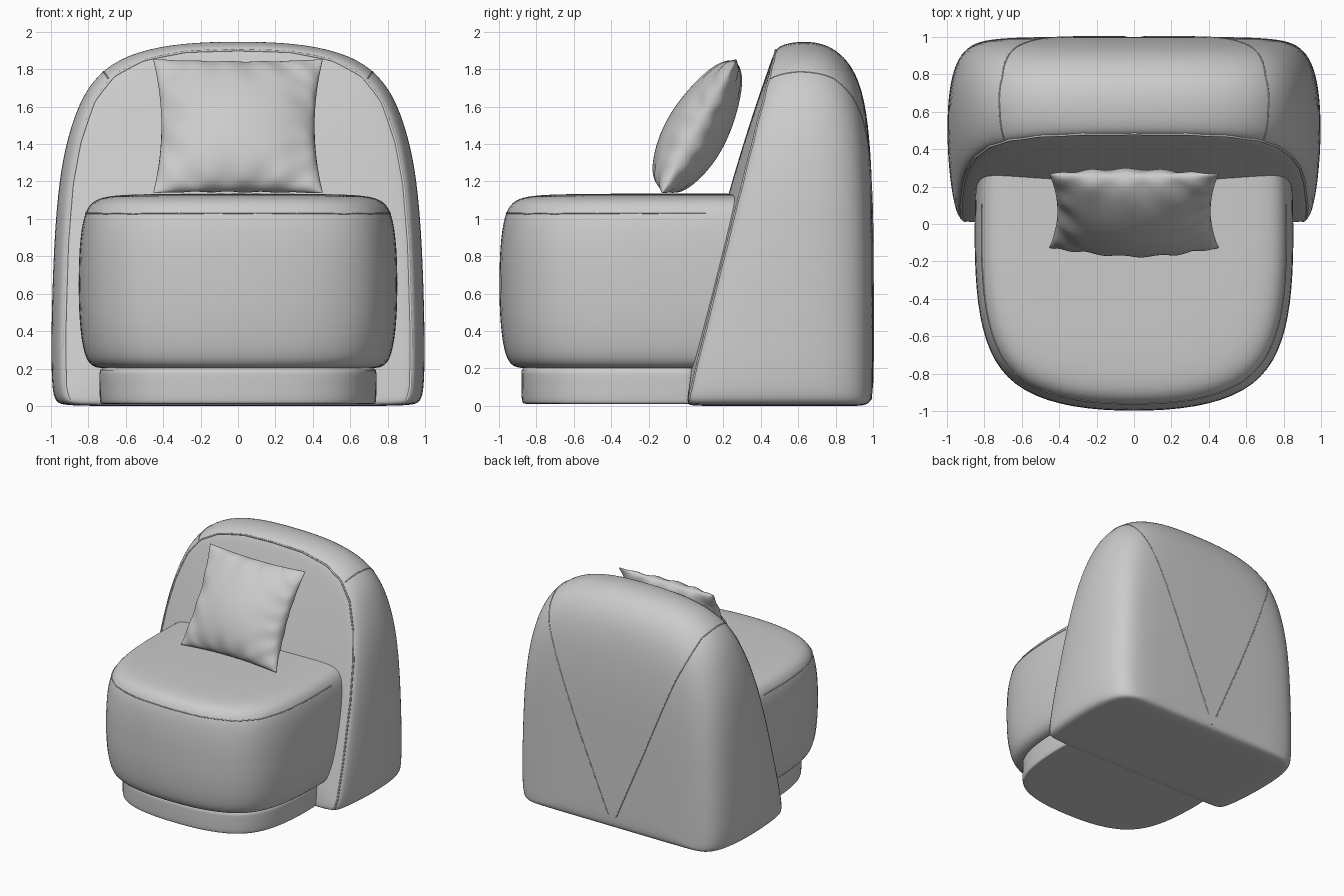
import bpy, math
from mathutils import Vector

if "Cube" in bpy.data.objects:
    bpy.data.objects.remove(bpy.data.objects["Cube"])


def make_mesh(name, verts, faces, levels=2):
    me = bpy.data.meshes.new(name)
    me.from_pydata(verts, [], faces)
    me.shade_smooth()
    ob = bpy.data.objects.new(name, me)
    bpy.context.collection.objects.link(ob)
    if levels:
        sub = ob.modifiers.new("smooth", 'SUBSURF')
        sub.levels = sub.render_levels = levels
    return ob


def loft(name, loops, levels=2):
    """Skin closed loops of equal length and cap both ends."""
    n = len(loops[0])
    verts = [p for lp in loops for p in lp]
    faces = [(i * n + j, i * n + (j + 1) % n, (i + 1) * n + (j + 1) % n, (i + 1) * n + j)
             for i in range(len(loops) - 1) for j in range(n)]
    last = (len(loops) - 1) * n
    faces += [tuple(reversed(range(n))), tuple(range(last, last + n))]
    return make_mesh(name, verts, faces, levels)


def seam(name, pts, target, radius=0.005):
    """Thin piping that is snapped to the surface of a part."""
    ev = target.evaluated_get(bpy.context.evaluated_depsgraph_get())
    path = []
    for a, b in zip(pts, pts[1:]):
        for k in range(6):
            path.append(Vector(a).lerp(Vector(b), k / 6))
    path.append(Vector(pts[-1]))
    path = [ev.closest_point_on_mesh(p)[1] for p in path]
    cu = bpy.data.curves.new(name, 'CURVE')
    cu.dimensions = '3D'
    cu.bevel_depth = radius
    cu.bevel_resolution = 1
    sp = cu.splines.new('POLY')
    sp.points.add(len(path) - 1)
    for q, p in zip(sp.points, path):
        q.co = (*p, 1)
    ob = bpy.data.objects.new(name, cu)
    bpy.context.collection.objects.link(ob)


def mirrored(half):
    """Right half (ending on the centre line) plus its left mirror."""
    return half + [(-x, t) for x, t in reversed(half[:-1])]


# Backrest: arched sections swept from the slanted front panel to the back
ARCH = mirrored([(.5, 0), (.92, 0), (.98, .008), (1, .05), (1.003, .2), (.988, .45), (.96, .62),
                 (.915, .74), (.835, .855), (.72, .927), (.55, .972), (.3, .996), (0, 1)])


def arch(y0, slope, sx, zlo, zhi, bulge=0):
    out = []
    for x, t in ARCH:
        z = zlo + t * (zhi - zlo)
        out.append((x * sx, y0 + slope * z - bulge, z))
    return out


sections = [arch(0, .25, .925 * f, .9 - .88 * f, .9 + f, .06 * (1 - f * f))
            for f in (.15, .4, .7, .93)]
edge = arch(0, .25, .925, .012, 1.905)
sections.append(edge)
sections += [arch(*s) for s in [
    (.025, .25, .955, 0, 1.93), (.2, .19, .985, 0, 1.947), (.45, .11, 1.0, 0, 1.952),
    (.71, .03, .99, 0, 1.93), (.87, 0, .95, 0, 1.85), (.945, 0, .89, 0, 1.70),
    (.982, 0, .81, .015, 1.45), (.997, 0, .65, .05, 1.15),
    (1.0, 0, .4, .15, .85), (1.0, 0, .15, .3, .6)]]
back = loft("backrest", sections)

# Seat and plinth share one D-shaped footprint
FOOT = mirrored([(.4, .45), (.78, .45), (.84, .40), (.85, .1), (.853, -.2), (.83, -.5), (.755, -.74),
                 (.60, -.90), (.33, -.985), (0, -1.003)])


def foot(z, inset):
    return [(x * (1 - inset / .85), .45 + (y - .45) * (1 - inset / 1.45), z) for x, y in FOOT]


seat = loft("seat", [foot(z, i) for z, i in [
    (.2, .5), (.2, .14), (.205, .075), (.26, .028), (.45, .002), (.65, -.002), (.85, .002),
    (1.02, .025), (1.09, .065), (1.122, .14), (1.132, .3), (1.135, .6)]])

plinth_foot = [(x * .87, max(-.885, y * .885) if y < 0 else y * .09) for x, y in FOOT]
loft("plinth", [[(x * s, y * s, z) for x, y in plinth_foot] for z, s in [
    (.01, .6), (.01, .97), (.012, .99), (.03, 1), (.19, 1), (.23, 1)]])

# Seams and piping
seam("backrest_piping", edge[2:-2], back, .007)
for side, sx in (("right", 1), ("left", -1)):
    seam("backrest_seam_" + side, [(sx * x, y, z) for x, y, z in [
        (.70, .44, 1.76), (.72, .6, 1.79), (.72, .8, 1.77), (.69, .93, 1.66),
        (.58, .98, 1.42), (.3, 1, .73), (0, 1, .03)]], back, .004)
seam("seat_seam", [p for p in foot(1.035, .03)[3:-3]], seat, .004)

# Throw pillow: pinched square grid on two sides, leaning on the backrest
N = 40
tilt = math.radians(29)


def pillow_point(u, v, side):
    x = u * .46 * (1 - .10 * (1 - v * v))
    h = v * .415 * (1 - .05 * (1 - u * u))
    t = (max(0, 1 - u * u) * max(0, 1 - v * v)) ** .58
    rim = max(abs(u), abs(v)) ** 3
    fold = math.sin(9 * u + 3 * v) * math.sin(2 * v - 7 * u * v) + .6 * math.sin(17 * u * v + 4 * v)
    d = side * (.165 * t * (1 - .15 * v) + .012 * fold * rim * min(1, 3 * t))
    return (x, .07 + h * math.sin(tilt) - d * math.cos(tilt),
            1.495 + h * math.cos(tilt) + d * math.sin(tilt))


grid = [-math.cos(math.pi * i / N) * .35 + (2 * i / N - 1) * .65 for i in range(N + 1)]
verts, faces, index = [], [], {}
for side in (1, -1):
    for i, u in enumerate(grid):
        for j, v in enumerate(grid):
            rim = i in (0, N) or j in (0, N)
            key = (i, j, 0 if rim else side)
            if key not in index:
                index[key] = len(verts)
                verts.append(pillow_point(u, v, side))
    for i in range(N):
        for j in range(N):
            q = [index[(a, b, 0 if a in (0, N) or b in (0, N) else side)]
                 for a, b in ((i, j), (i + 1, j), (i + 1, j + 1), (i, j + 1))]
            faces.append(q if side == 1 else q[::-1])
make_mesh("pillow", verts, faces, 1)

# Consistent outward normals on every mesh part
import bmesh
for ob in bpy.data.objects:
    if ob.type == 'MESH':
        bm = bmesh.new()
        bm.from_mesh(ob.data)
        bmesh.ops.recalc_face_normals(bm, faces=bm.faces)
        bm.to_mesh(ob.data)
        bm.free()
